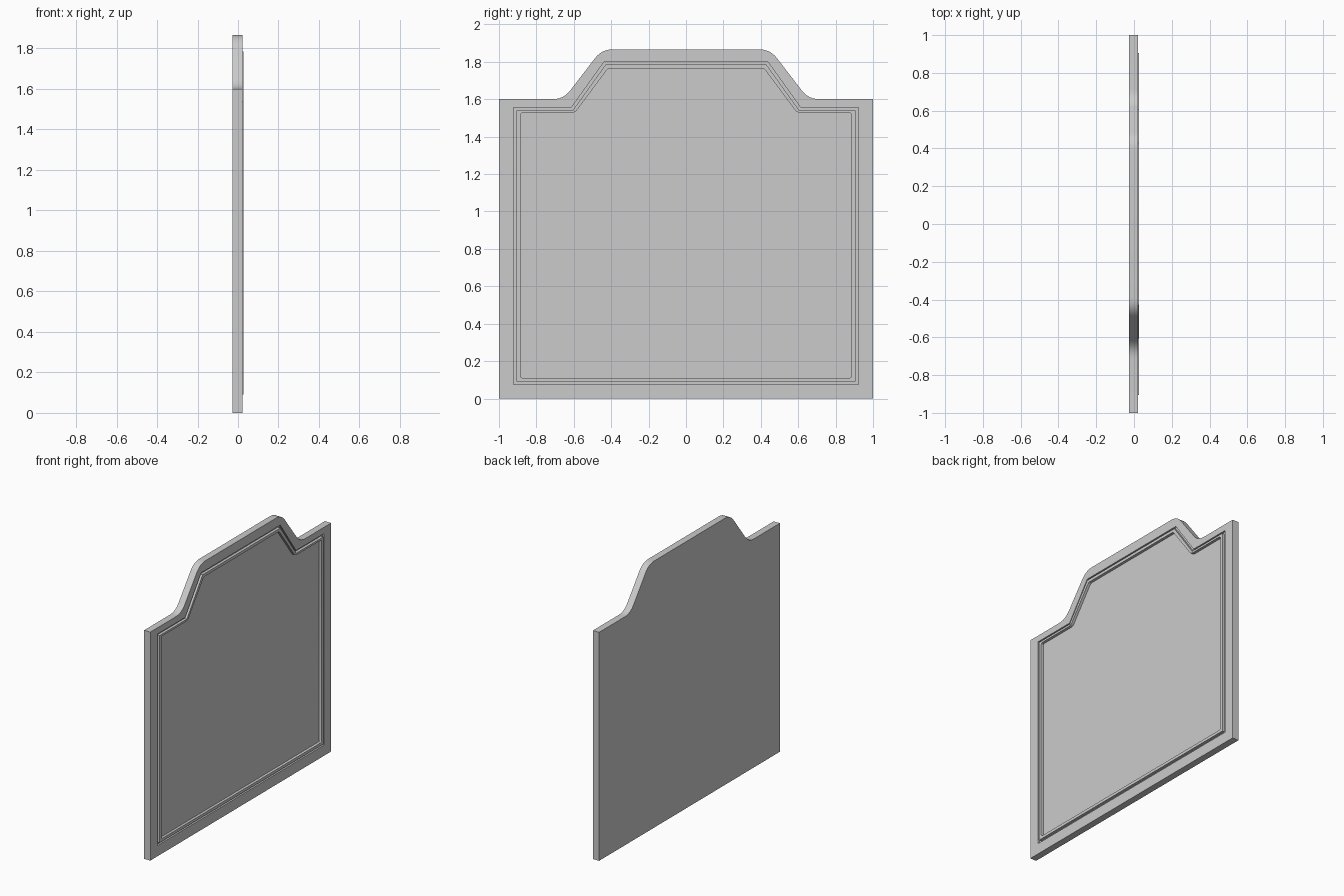
import bpy, bmesh
from mathutils import Vector

if "Cube" in bpy.data.objects:
    bpy.data.objects.remove(bpy.data.objects["Cube"])

BACK, FACE, BEAD, PANEL = -0.027, 0.021, 0.027, 0.008


def rounded(points, steps=6):
    """Mirror a half profile of (y, z, radius) and round its corners."""
    pts = points + [(-y, z, r) for y, z, r in reversed(points)]
    out = []
    for i, (y, z, r) in enumerate(pts):
        p = Vector((y, z))
        if r == 0:
            out.append(p)
            continue
        a = p + (Vector(pts[i - 1][:2]) - p).normalized() * r
        b = p + (Vector(pts[(i + 1) % len(pts)][:2]) - p).normalized() * r
        for k in range(steps + 1):
            t = k / steps
            out.append(a * (1 - t) ** 2 + p * 2 * t * (1 - t) + b * t * t)
    return out


bm = bmesh.new()


def loop(profile, x):
    vs = [bm.verts.new((x, p.x, p.y)) for p in profile]
    es = [bm.edges.new((vs[i - 1], vs[i])) for i in range(len(vs))]
    return vs, es


def wall(a, b):
    for i in range(len(a[0])):
        bm.faces.new((a[0][i - 1], a[0][i], b[0][i], b[0][i - 1]))


def ring(a, b):
    bmesh.ops.triangle_fill(bm, use_beauty=True, use_dissolve=False,
                            edges=a[1] + b[1], normal=(1, 0, 0))


# Half profiles, bottom to top on the +y side
outline = rounded([(1, 0, 0), (1, 1.6, 0), (0.655, 1.6, 0.06), (0.45, 1.867, 0.06)])
groove = rounded([(0.922, 0.075, 0), (0.922, 1.555, 0), (0.613, 1.555, 0), (0.438, 1.8, 0)])
bead = rounded([(0.905, 0.09, 0), (0.905, 1.541, 0), (0.605, 1.541, 0), (0.43, 1.785, 0)])
inner = rounded([(0.885, 0.11, 0.012), (0.885, 1.527, 0.012),
                 (0.594, 1.527, 0.02), (0.417, 1.765, 0.012)], 3)

# Outer board with flat back
back, front = loop(outline, BACK), loop(outline, FACE)
bm.faces.new(back[0])
wall(back, front)

# Flat border, groove, raised bead and recessed centre panel
g_top, g_low = loop(groove, FACE), loop(groove, PANEL)
b_low, b_top = loop(bead, PANEL), loop(bead, BEAD)
i_top, i_low = loop(inner, BEAD), loop(inner, PANEL)
ring(front, g_top)
wall(g_top, g_low)
ring(g_low, b_low)
wall(b_low, b_top)
ring(b_top, i_top)
wall(i_top, i_low)
bm.faces.new(i_low[0])

bmesh.ops.recalc_face_normals(bm, faces=bm.faces[:])
mesh = bpy.data.meshes.new("headboard_panel")
bm.to_mesh(mesh)
bm.free()
obj = bpy.data.objects.new("headboard_panel", mesh)
bpy.context.collection.objects.link(obj)

# Smooth rounded corners, crisp edges elsewhere
bpy.context.view_layer.objects.active = obj
obj.select_set(True)
bpy.ops.object.shade_smooth_by_angle(angle=0.5)
